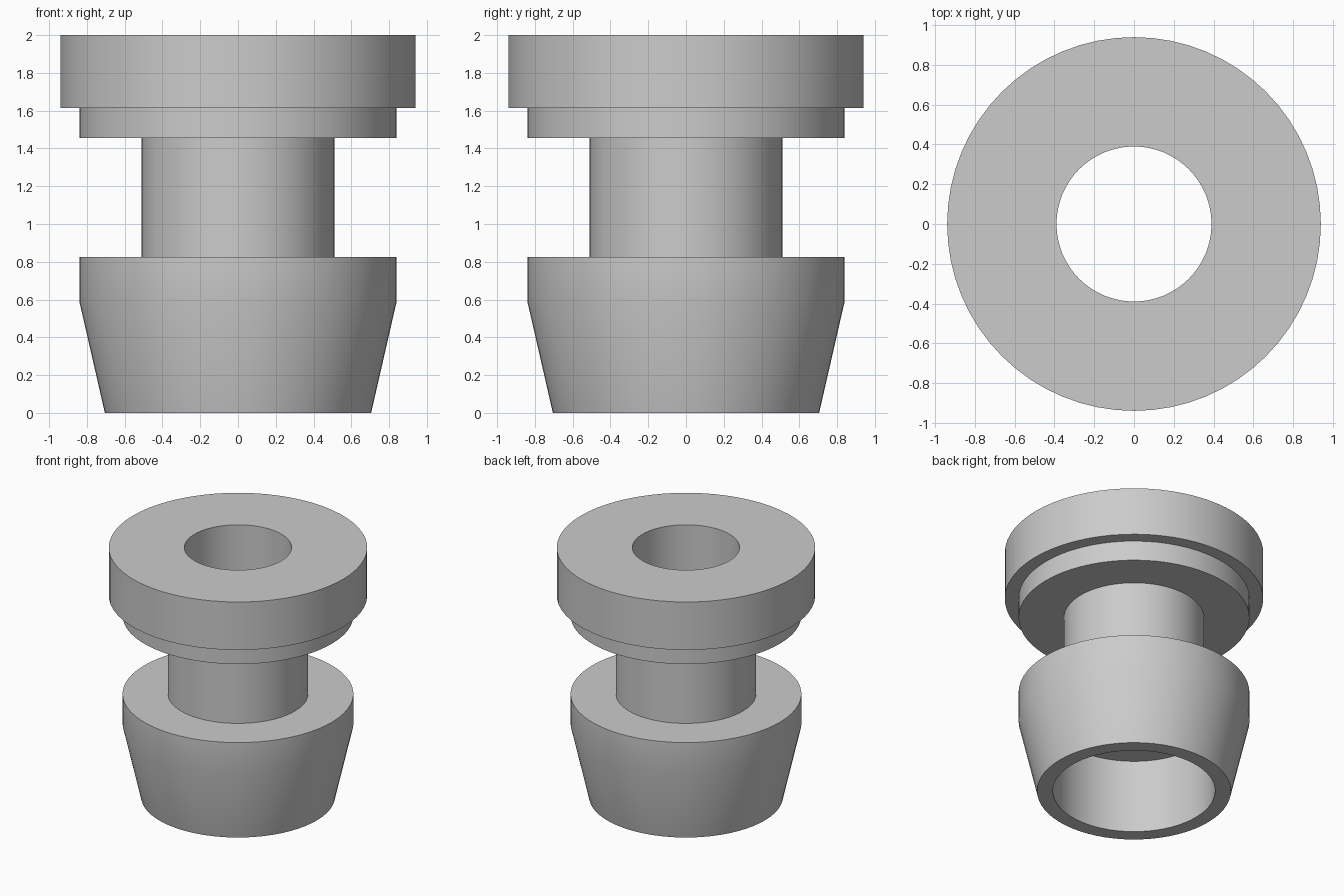
import bpy, bmesh, math

cube = bpy.data.objects.get("Cube")
if cube:
    bpy.data.objects.remove(cube, do_unlink=True)

SEGMENTS = 64

# Single plain grey
grey = bpy.data.materials.new("plain grey")
grey.use_nodes = True
color = (0.6, 0.6, 0.6, 1)
grey.diffuse_color = color
grey.node_tree.nodes["Principled BSDF"].inputs["Base Color"].default_value = color


def lathe(name, profile):
    """Spin a closed (radius, height) profile around the z axis."""
    bm = bmesh.new()
    verts = [bm.verts.new((r, 0, z)) for r, z in profile]
    edges = [bm.edges.new((a, b)) for a, b in zip(verts, verts[1:] + verts[:1])]
    bmesh.ops.spin(bm, geom=verts + edges, cent=(0, 0, 0), axis=(0, 0, 1),
                   angle=math.tau, steps=SEGMENTS, use_merge=True)
    bmesh.ops.remove_doubles(bm, verts=bm.verts, dist=0.0001)
    bmesh.ops.recalc_face_normals(bm, faces=bm.faces)
    mesh = bpy.data.meshes.new(name)
    bm.to_mesh(mesh)
    bm.free()
    mesh.materials.append(grey)
    obj = bpy.data.objects.new(name, mesh)
    bpy.context.collection.objects.link(obj)
    bpy.ops.object.select_all(action="DESELECT")
    obj.select_set(True)
    bpy.context.view_layer.objects.active = obj
    bpy.ops.object.shade_smooth_by_angle(angle=math.radians(30))
    return obj


# Flanged bushing: tapered foot, neck, stepped head, through bore with wide lower counterbore
BORE, COUNTERBORE, FOOT, NECK, SHOULDER, HEAD = 0.39, 0.59, 0.705, 0.51, 0.84, 0.94
lathe("grooved_bushing", [
    (COUNTERBORE, 0), (FOOT, 0), (SHOULDER, 0.59), (SHOULDER, 0.825),
    (NECK, 0.825), (NECK, 1.455), (SHOULDER, 1.455), (SHOULDER, 1.615),
    (HEAD, 1.615), (HEAD, 2), (BORE, 2), (BORE, 0.59), (COUNTERBORE, 0.59),
])
